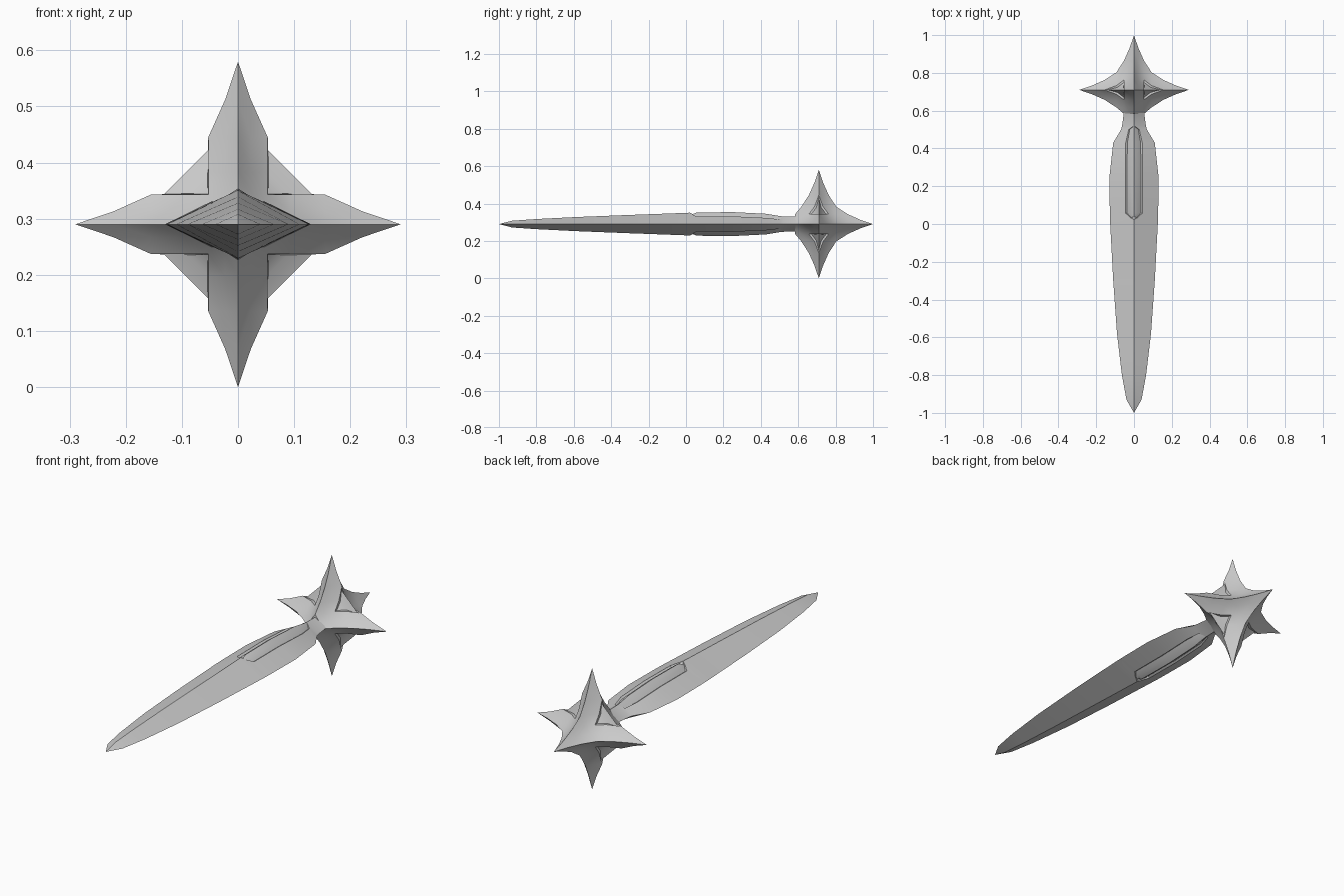
import bpy, bmesh, math
from mathutils import Vector

if "Cube" in bpy.data.objects:
    bpy.data.objects.remove(bpy.data.objects["Cube"])

CZ = 0.29      # height of the long axis
STAR_Y = 0.71  # centre of the star


def finish(bm, name, angle):
    bmesh.ops.recalc_face_normals(bm, faces=bm.faces)
    me = bpy.data.meshes.new(name)
    bm.to_mesh(me)
    bm.free()
    ob = bpy.data.objects.new(name, me)
    bpy.context.collection.objects.link(ob)
    bpy.ops.object.select_all(action='DESELECT')
    ob.select_set(True)
    bpy.context.view_layer.objects.active = ob
    bpy.ops.object.shade_smooth_by_angle(angle=math.radians(angle))
    return ob


# Blade and grip: y, half width, half height, panel half width, groove depth, ridge drop
STATIONS = [
    (-1.0, 0.0, 0.0, 0, 0, 0),
    (-0.93, 0.04, 0.018, 0, 0, 0),
    (-0.80, 0.064, 0.027, 0, 0, 0),
    (-0.58, 0.09, 0.038, 0, 0, 0),
    (-0.30, 0.11, 0.049, 0, 0, 0),
    (0.0, 0.126, 0.060, 0, 0, 0),
    (0.022, 0.127, 0.061, 0, 0, 0),
    (0.036, 0.127, 0.061, 0.022, 0.008, 0.010),
    (0.058, 0.128, 0.062, 0.045, 0.010, 0),
    (0.25, 0.130, 0.064, 0.046, 0.010, 0),
    (0.43, 0.110, 0.055, 0.044, 0.010, 0),
    (0.50, 0.068, 0.043, 0.028, 0.007, 0),
    (0.52, 0.063, 0.041, 0, 0, 0),
    (0.58, 0.055, 0.040, 0, 0, 0),
    (0.62, 0.062, 0.052, 0, 0, 0),
    (0.66, 0.060, 0.055, 0, 0, 0),
]


def section(w, h, g, d, drop):
    def line(x):
        return h * (1 - x / w) if w else 0
    quad = [(w, 0), (g, line(g)), (g * 0.8, line(g * 0.8) - d),
            (g * 0.45, line(g * 0.45) - d * 0.35), (0, h - drop)]
    top = quad + [(-x, z) for x, z in reversed(quad[:-1])]
    return top + [(x, -z) for x, z in reversed(top[1:-1])]


bm = bmesh.new()
rings = [[bm.verts.new((x, y, CZ + z)) for x, z in section(*p)] for y, *p in STATIONS]
n = len(rings[0])
for a, b in zip(rings, rings[1:]):
    for i in range(n):
        j = (i + 1) % n
        bm.faces.new((a[i], a[j], b[j], b[i]))
bm.faces.new(rings[-1])
bmesh.ops.remove_doubles(bm, verts=bm.verts, dist=0.0004)
finish(bm, "blade_and_grip", 25)

# Star: eight concave triangular patches around the centre
F = [0, 0.023, 0.053, 0.093, 0.155, 0.222, 0.29]
N = 6
bm = bmesh.new()
for sx in (1, -1):
    for sy in (1, -1):
        for sz in (1, -1):
            grid = {}
            for i in range(N + 1):
                for j in range(N + 1 - i):
                    k = N - i - j
                    p = Vector((F[i], F[j], F[k]))
                    if (i, j, k) == (3, 0, 3):
                        p *= 1.15
                    if sy < 0:  # arm hidden inside the neck is kept short
                        p.y = min(p.y, 0.12 + 0.01 * j / N)
                    grid[i, j] = bm.verts.new((sx * p.x, STAR_Y + sy * p.y, CZ + sz * p.z))
            for i in range(N):
                for j in range(N - i):
                    bm.faces.new((grid[i, j], grid[i + 1, j], grid[i, j + 1]))
                    if i + j < N - 1:
                        bm.faces.new((grid[i + 1, j], grid[i + 1, j + 1], grid[i, j + 1]))
bmesh.ops.remove_doubles(bm, verts=bm.verts, dist=0.0004)
bmesh.ops.recalc_face_normals(bm, faces=bm.faces)

# Sunken panels straddling the four ridges between side, top and bottom points
lim = F[2] - 0.001
panel = [f for f in bm.faces
         if all(abs(v.co.x) > lim and abs(v.co.z - CZ) > lim for v in f.verts)]
bmesh.ops.inset_region(bm, faces=panel, thickness=0.006, depth=-0.009,
                       use_even_offset=True, use_boundary=True)
finish(bm, "star_head", 32)
